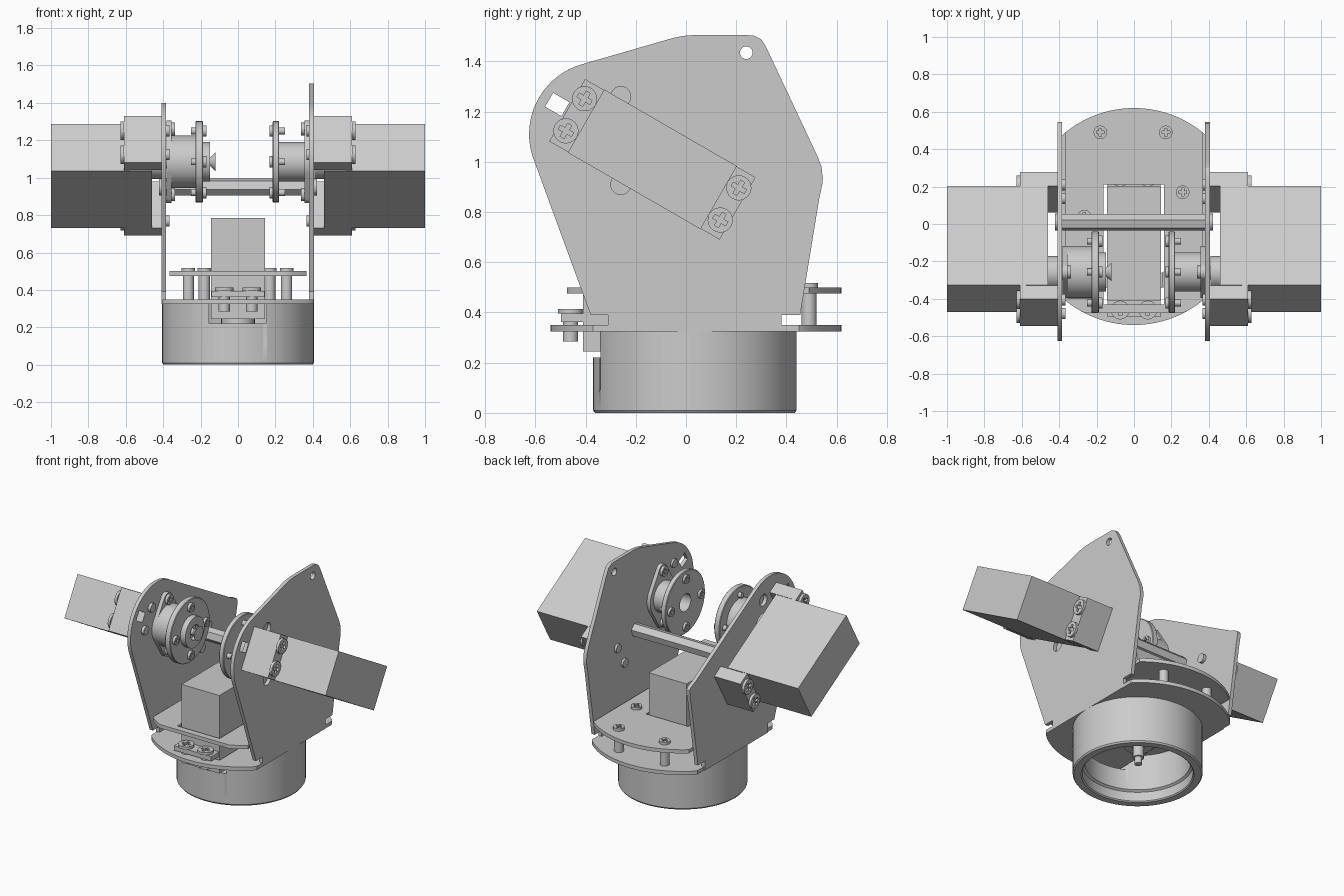
import bpy, bmesh
from math import sin, cos, pi, radians
from mathutils import Matrix, Vector

if "Cube" in bpy.data.objects:
    bpy.data.objects.remove(bpy.data.objects["Cube"])


def frame(u, v, w, origin):
    return Matrix.Translation(origin) @ Matrix((u, v, w)).transposed().to_4x4()


def arc(cx, cy, r, a0=0, a1=360, n=32):
    full = abs(a1 - a0) == 360
    steps = n if full else n - 1
    return [(cx + r * cos(radians(a0 + (a1 - a0) * i / steps)),
             cy + r * sin(radians(a0 + (a1 - a0) * i / steps))) for i in range(n)]


def rect(x0, x1, y0, y1):
    return [(x0, y0), (x1, y0), (x1, y1), (x0, y1)]


def add(name, mesh, m):
    ob = bpy.data.objects.new(name, mesh)
    ob.matrix_world = m
    bpy.context.collection.objects.link(ob)
    return ob


def slab_mesh(name, loops, z0, z1):
    """Extruded outline; loops after the first are holes."""
    cu = bpy.data.curves.new(name, 'CURVE')
    cu.dimensions, cu.fill_mode, cu.extrude = '2D', 'BOTH', (z1 - z0) / 2
    for loop in loops:
        sp = cu.splines.new('POLY')
        sp.points.add(len(loop) - 1)
        for p, (x, y) in zip(sp.points, loop):
            p.co = (x, y, 0, 1)
        sp.use_cyclic_u = True
    tmp = bpy.data.objects.new(name, cu)
    bpy.context.collection.objects.link(tmp)
    dg = bpy.context.evaluated_depsgraph_get()
    mesh = bpy.data.meshes.new_from_object(tmp.evaluated_get(dg))
    bpy.data.objects.remove(tmp)
    bpy.data.curves.remove(cu)
    bm = bmesh.new()
    bm.from_mesh(mesh)
    bmesh.ops.remove_doubles(bm, verts=bm.verts, dist=1e-5)
    bmesh.ops.translate(bm, verts=bm.verts, vec=(0, 0, (z0 + z1) / 2))
    bmesh.ops.recalc_face_normals(bm, faces=bm.faces)
    bm.to_mesh(mesh)
    bm.free()
    return mesh


def slab(name, loops, z0, z1, m=Matrix()):
    return add(name, slab_mesh(name, loops, z0, z1), m)


def lathe(name, profile, m, n=72):
    bm = bmesh.new()
    vs = [bm.verts.new((r, 0, z)) for r, z in profile]
    es = [bm.edges.new((a, b)) for a, b in zip(vs, vs[1:])]
    bmesh.ops.spin(bm, geom=vs + es, cent=(0, 0, 0), axis=(0, 0, 1),
                   angle=2 * pi, steps=n)
    bmesh.ops.remove_doubles(bm, verts=bm.verts, dist=1e-4)
    bmesh.ops.recalc_face_normals(bm, faces=bm.faces)
    mesh = bpy.data.meshes.new(name)
    bm.to_mesh(mesh)
    bm.free()
    return add(name, mesh, m)


# Cross-slot screw head, shared by all screws
a, b = 0.009, 0.6 * 0.05
cross = [(a, a), (b, a), (b, -a), (a, -a), (a, -b), (-a, -b),
         (-a, -a), (-b, -a), (-b, a), (-a, a), (-a, b), (a, b)]
head_mesh = slab_mesh("screw_head", [arc(0, 0, 0.05), cross], 0, 0.018)


def screw(name, x, y, z, length, m, r=0.05):
    pos = m @ Matrix.Translation((x, y, z))
    add(name + "_head", head_mesh, pos @ Matrix.Diagonal((r / 0.05, r / 0.05, 1, 1)))
    slab(name + "_shaft", [arc(0, 0, r * 0.6, n=24)], -length, 0.004, pos)


def servo(name, m, length):
    # Shaft points to local -z, body rises along +z
    slab(name + "_body", [rect(-.305, .305, -.145, .145)], 0, .54, m)
    slab(name + "_boss", [arc(-.147, 0, .09)], -.05, 0, m)
    slab(name + "_shaft", [arc(-.147, 0, .035, n=24)], -.13, -.05, m)
    for e in (-1, 1):
        slab(name + "_tab", [rect(*sorted((e * .3, e * .392)), -.143, .143)], .118, .15, m)
        for v in (-.074, .074):
            screw(name + "_screw", e * .355, v, .15, length, m)


# Base drum with stepped bore and front notch
base = lathe("base_drum", [(.33, .325), (.405, .325), (.405, .01), (.398, 0), (.352, 0),
                           (.345, .007), (.345, .07), (.33, .08), (.33, .325)],
             Matrix.Translation((0, .035, 0)), 96)
cutter = slab("notch_cutter", [rect(-.155, .15, -.5, -.2)], .22, .4)
cutter.hide_render = True
cutter.display_type = 'WIRE'
mod = base.modifiers.new("notch", 'BOOLEAN')
mod.operation, mod.object = 'DIFFERENCE', cutter


# Round deck plates with a window for the turning servo
def deck(name, xmax, ymin, z0, z1):
    outline = [(max(-xmax, min(xmax, x)), max(ymin, y)) for x, y in arc(0, .04, .58, n=120)]
    slab(name, [outline, rect(-.163, .16, -.43, .21)], z0, z1)


deck("lower_deck", .404, -.6, .325, .35)
deck("upper_deck", .365, -.475, .475, .5)
for x, y in ((-.18, .49), (.17, .49), (.26, .17), (-.265, .04)):
    slab("deck_standoff", [arc(x, y, .03)], .35, .475)
    screw("deck_screw", x, y, .5, .02, Matrix(), .036)

# Turning servo under the decks
servo("turn_servo", frame((0, -1, 0), (1, 0, 0), (0, 0, 1), (0, -.105, .245)), .11)
slab("turn_shaft_screw", [arc(0, .042, .024, n=24)], .07, .12)

# Side plates: the right one has a raised peak
U, V = Vector((0, cos(pi / 6), -.5)), Vector((0, .5, cos(pi / 6)))
foot = [(-.31, .39), (-.31, .325), (.38, .325), (.38, .39), (.455, .39), (.53, .85), (.543, .91)]
peak = [(.545, .93), (.54, .98), (.525, 1.02), (.325, 1.445), (.315, 1.465), (.3, 1.488),
        (.27, 1.503), (.24, 1.505), (.03, 1.505), (-.01, 1.502), (-.05, 1.494)]
slope = [(.545, .94), (.536, .955), (.51, .968), (.48, .98)]
slot = []
for u, v in rect(-.475, -.40, -.032, .032):
    p = U * u + V * v
    slot.append((p.y - .134, p.z + 1.01))
holes = [slot, arc(-.26, 1.26, .04), arc(-.26, .91, .04)]
yz = ((0, 1, 0), (0, 0, 1), (1, 0, 0))
slab("right_side_plate", [foot + peak + arc(-.335, 1.11, .29, 105, 203, 28) + [(-.38, .39)],
                          arc(.24, 1.435, .025)] + holes, .38, .405, frame(*yz, (0, 0, 0)))
slab("left_side_plate", [foot + slope + arc(-.335, 1.11, .29, 60, 203, 36) + [(-.38, .39)]]
     + holes, -.41, -.385, frame(*yz, (0, 0, 0)))

# Tilted side servos, their brackets and the wheels they drive
AX_Y, AX_Z = -.257, 1.085
flange = (arc(0, .175, .045, 30, 150, 14) + arc(0, 0, .14, 155, 205, 10)
          + arc(0, -.175, .045, 210, 330, 14) + arc(0, 0, .14, -25, 25, 10))
for s, side in ((1, "right"), (-1, "left")):
    m = frame(U, V * s, (s, 0, 0), (s * .46, -.134, 1.01))
    servo(side + "_servo", m, .245)
    for e in (-1, 1):
        slab(side + "_servo_bracket", [rect(*sorted((e * .308, e * .392)), -.143, .143)],
             -.054, .118, m)
    w = frame((0, s, 0), (0, 0, 1), (s, 0, 0), (0, AX_Y, AX_Z))
    slab(side + "_flange", [flange], .355, .381, w)
    if s > 0:
        prof = [(0, .3), (.06, .3), (.06, .185), (.213, .185), (.217, .189), (.217, .216),
                (.213, .22), (.105, .22), (.105, .355), (0, .355)]
    else:
        prof = [(0, .18), (.05, .18), (.05, .15), (.105, .15), (.105, .187), (.213, .187),
                (.217, .191), (.217, .224), (.213, .228), (.14, .228), (.14, .355), (0, .355)]
        lathe("left_hub_screw", [(0, .12), (.012, .125), (.05, .12), (.022, .15),
                                 (.022, .19), (0, .19)], w, 32)
    lathe(side + "_wheel", prof, w)
    inner = w @ Matrix.Rotation(pi, 4, 'X')
    for k in range(4):
        x, y = .165 * cos(k * pi / 2), .165 * sin(k * pi / 2)
        screw(side + "_wheel_screw", x, y, -.187, .065, inner, .03)
    for y in (-.175, .175):
        screw(side + "_flange_screw", 0, y, -.355, .02, inner, .034)
    # End screws of the cross bar
    screw(side + "_bar_screw", 0, 0, .405, .02,
          frame((0, s, 0), (0, 0, 1), (s, 0, 0), (0, .01, .95)), .045)

# Hexagonal cross bar between the plates
slab("cross_bar", [arc(.01, .95, .046, 15, 375, 6)], -.386, .381, frame(*yz, (0, 0, 0)))

# Smooth round faces, sharp edges kept
bpy.ops.object.select_all(action='DESELECT')
for ob in bpy.context.scene.objects:
    if ob.type == 'MESH' and ob is not cutter:
        ob.select_set(True)
        bpy.context.view_layer.objects.active = ob
bpy.ops.object.shade_smooth_by_angle(angle=radians(30))
